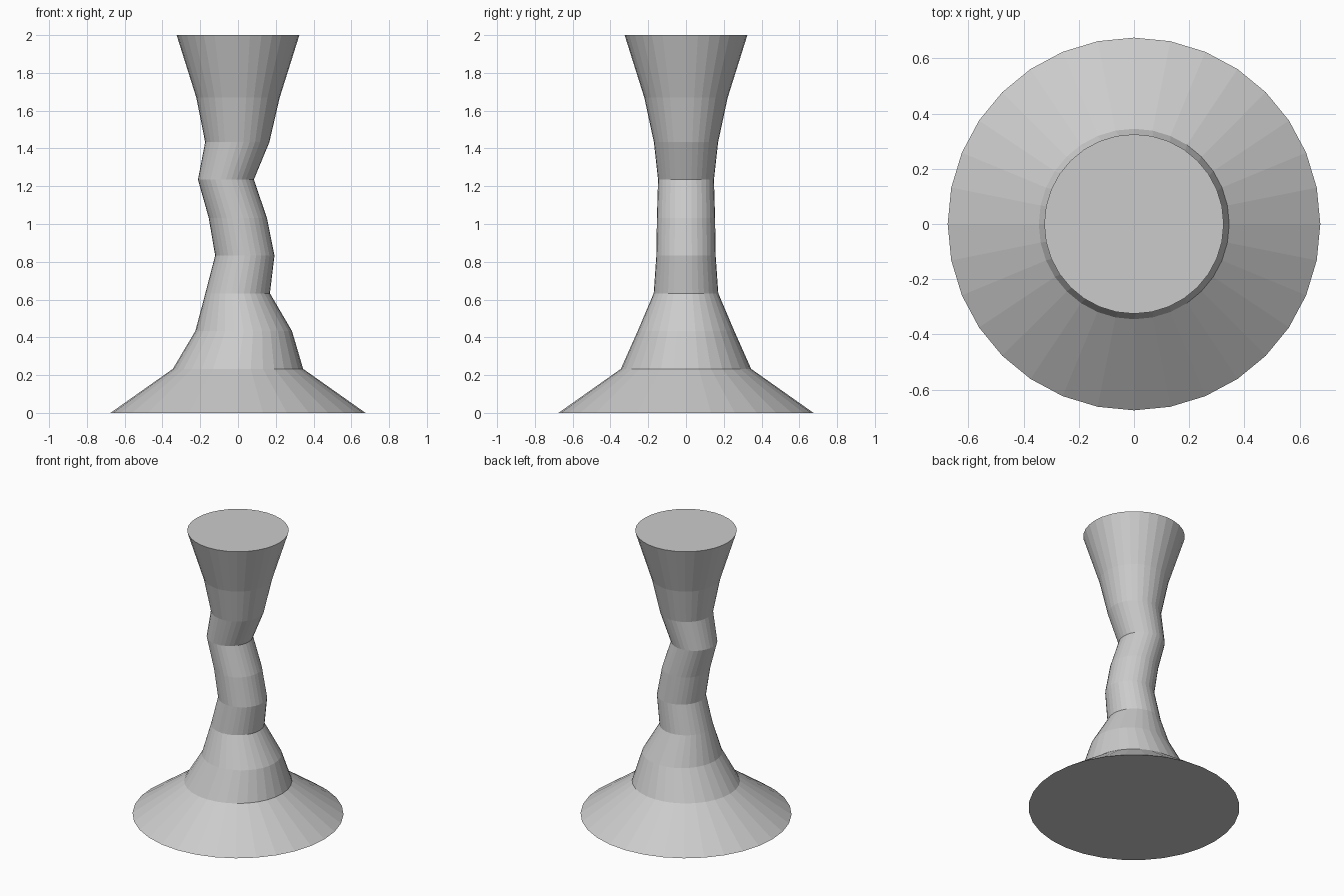
import bpy, bmesh
from math import cos, sin, pi

if "Cube" in bpy.data.objects:
    bpy.data.objects.remove(bpy.data.objects["Cube"])

SIDES = 32


def loft(name, rings):
    """Skin a stack of horizontal circles (z, centre x, radius) and cap both ends."""
    bm = bmesh.new()
    loops = []
    for z, cx, r in rings:
        loops.append([bm.verts.new((cx + r * cos(2 * pi * i / SIDES),
                                    r * sin(2 * pi * i / SIDES), z))
                      for i in range(SIDES)])
    for low, high in zip(loops, loops[1:]):
        for i in range(SIDES):
            j = (i + 1) % SIDES
            bm.faces.new((low[i], low[j], high[j], high[i]))
    bm.faces.new(loops[0][::-1])
    bm.faces.new(loops[-1])
    mesh = bpy.data.meshes.new(name)
    bm.to_mesh(mesh)
    bm.free()
    obj = bpy.data.objects.new(name, mesh)
    bpy.context.collection.objects.link(obj)
    return obj


# Twisted pedestal: flared foot, swaying stem, widening top
loft("pedestal", [
    (0.00, 0.000, 0.675),
    (0.233, 0.000, 0.345),
    (0.433, 0.030, 0.256),
    (0.633, -0.002, 0.171),
    (0.833, 0.036, 0.157),
    (1.033, -0.001, 0.154),
    (1.235, -0.064, 0.148),
    (1.433, -0.004, 0.170),
    (1.67, 0.000, 0.221),
    (2.00, 0.000, 0.325),
])
